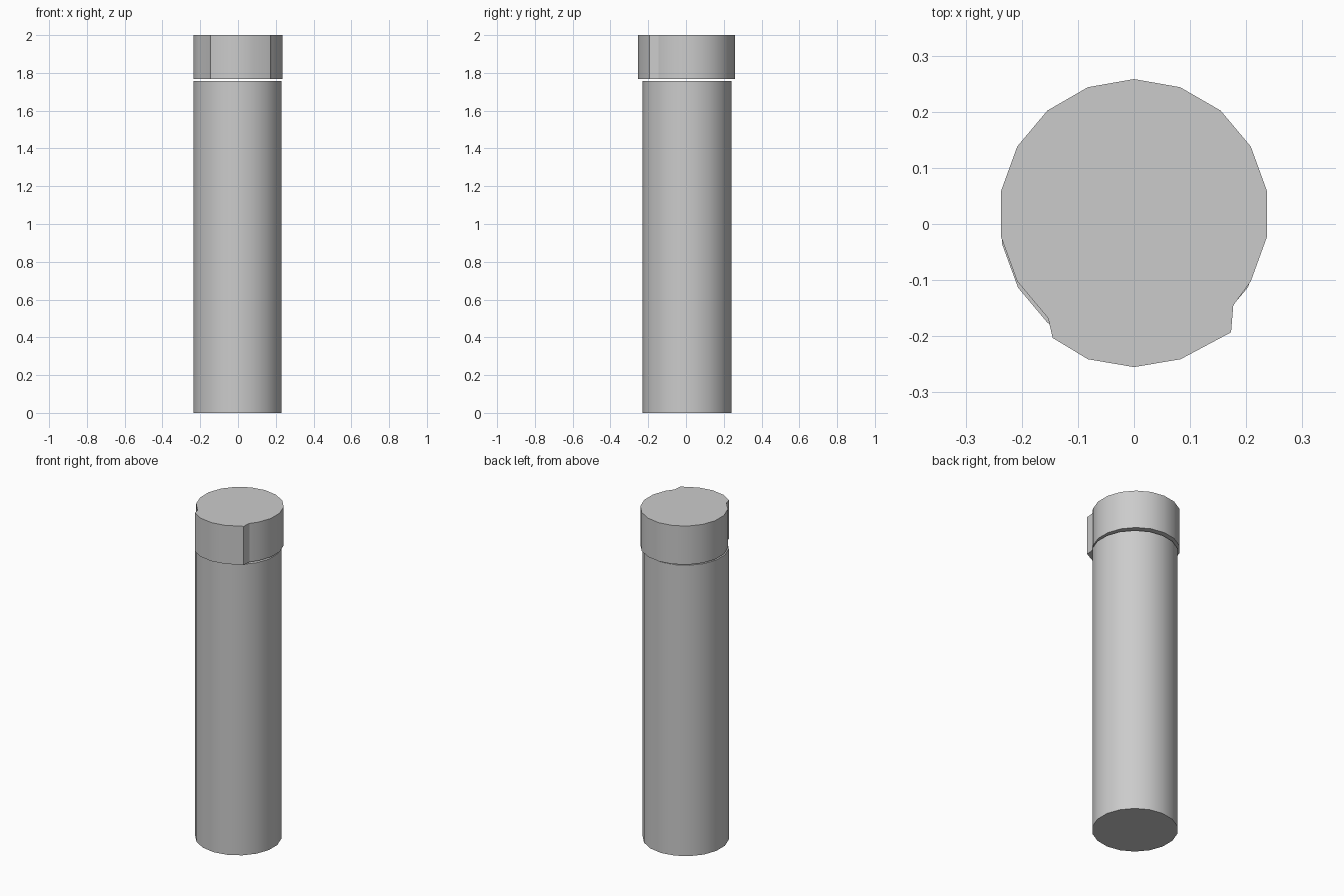
import bpy, bmesh
from math import sin, cos, radians

if "Cube" in bpy.data.objects:
    bpy.data.objects.remove(bpy.data.objects["Cube"])


def ring(cx, cy, r, angles):
    return [(cx + r * cos(radians(a)), cy + r * sin(radians(a))) for a in angles]


def prism(name, outline, z0, z1):
    """Extrude a counter-clockwise outline into a closed solid."""
    bm = bmesh.new()
    low = [bm.verts.new((x, y, z0)) for x, y in outline]
    high = [bm.verts.new((x, y, z1)) for x, y in outline]
    n = len(outline)
    for i in range(n):
        j = (i + 1) % n
        bm.faces.new((low[i], low[j], high[j], high[i]))
    bm.faces.new(high)
    bm.faces.new(low[::-1])
    mesh = bpy.data.meshes.new(name)
    bm.to_mesh(mesh)
    bm.free()
    obj = bpy.data.objects.new(name, mesh)
    bpy.context.collection.objects.link(obj)
    bpy.ops.object.select_all(action='DESELECT')
    obj.select_set(True)
    bpy.context.view_layer.objects.active = obj
    bpy.ops.object.shade_smooth_by_angle(angle=radians(30))
    return obj


# Tube body: 18-sided cylinder
prism("tube_body", ring(-0.002, 0.005, 0.2365, range(-30, 330, 20)), 0, 1.757)

# Cap: 18-sided round with a raised front tab
tab = [(-0.153, -0.168), (-0.145, -0.203), (-0.082, -0.241), (0, -0.255),
       (0.083, -0.241), (0.173, -0.193), (0.177, -0.145)]
prism("cap", ring(0, 0.018, 0.2403, range(-30, 211, 20)) + tab, 1.767, 2.0)
